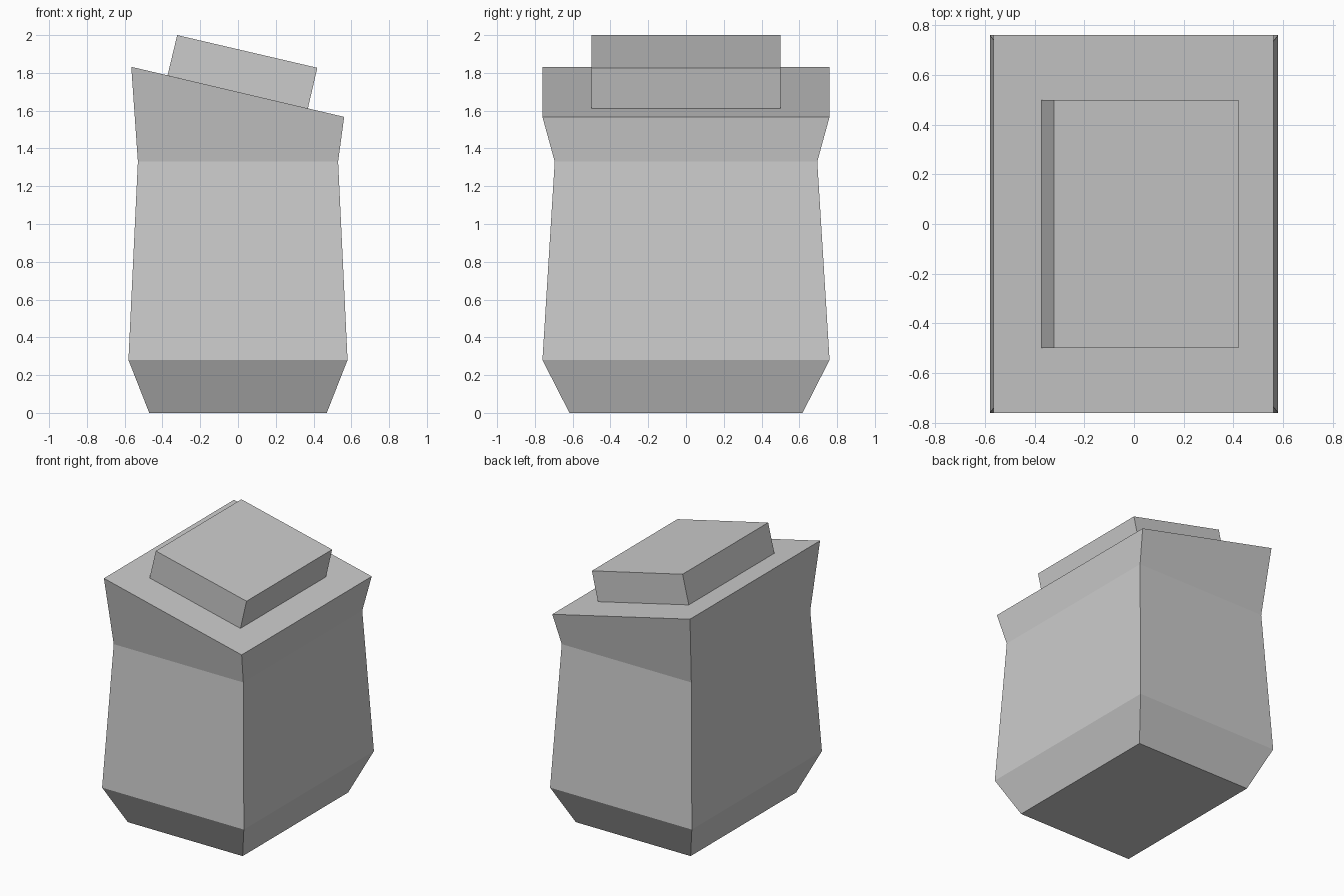
import bpy
import bmesh

default = bpy.data.objects.get("Cube")
if default:
    bpy.data.objects.remove(default, do_unlink=True)

grey = bpy.data.materials.new("light grey")
grey.use_nodes = True
colour = (0.6, 0.6, 0.6, 1)
grey.diffuse_color = colour
grey.node_tree.nodes["Principled BSDF"].inputs["Base Color"].default_value = colour


def loft(name, rings):
    """Join four-cornered rings (left x, left z, right x, right z, half depth)."""
    bm = bmesh.new()
    loops = []
    for x0, z0, x1, z1, d in rings:
        corners = [(x0, -d, z0), (x1, -d, z1), (x1, d, z1), (x0, d, z0)]
        loops.append([bm.verts.new(c) for c in corners])
    for low, high in zip(loops, loops[1:]):
        for i in range(4):
            j = (i + 1) % 4
            bm.faces.new((low[i], low[j], high[j], high[i]))
    bm.faces.new(loops[0][::-1])
    bm.faces.new(loops[-1])
    bmesh.ops.recalc_face_normals(bm, faces=bm.faces)
    mesh = bpy.data.meshes.new(name)
    bm.to_mesh(mesh)
    bm.free()
    mesh.materials.append(grey)
    obj = bpy.data.objects.new(name, mesh)
    bpy.context.collection.objects.link(obj)
    return obj


# Body: tapered foot, waist and flared, slanted top
loft("body", [
    (-0.47, 0, 0.47, 0, 0.617),
    (-0.58, 0.28, 0.58, 0.28, 0.76),
    (-0.53, 1.33, 0.53, 1.33, 0.695),
    (-0.565, 1.832, 0.562, 1.567, 0.76),
])

# Slanted block resting on the top
loft("top_block", [
    (-0.373, 1.787, 0.37, 1.612, 0.5),
    (-0.322, 2.0, 0.42, 1.827, 0.5),
])
